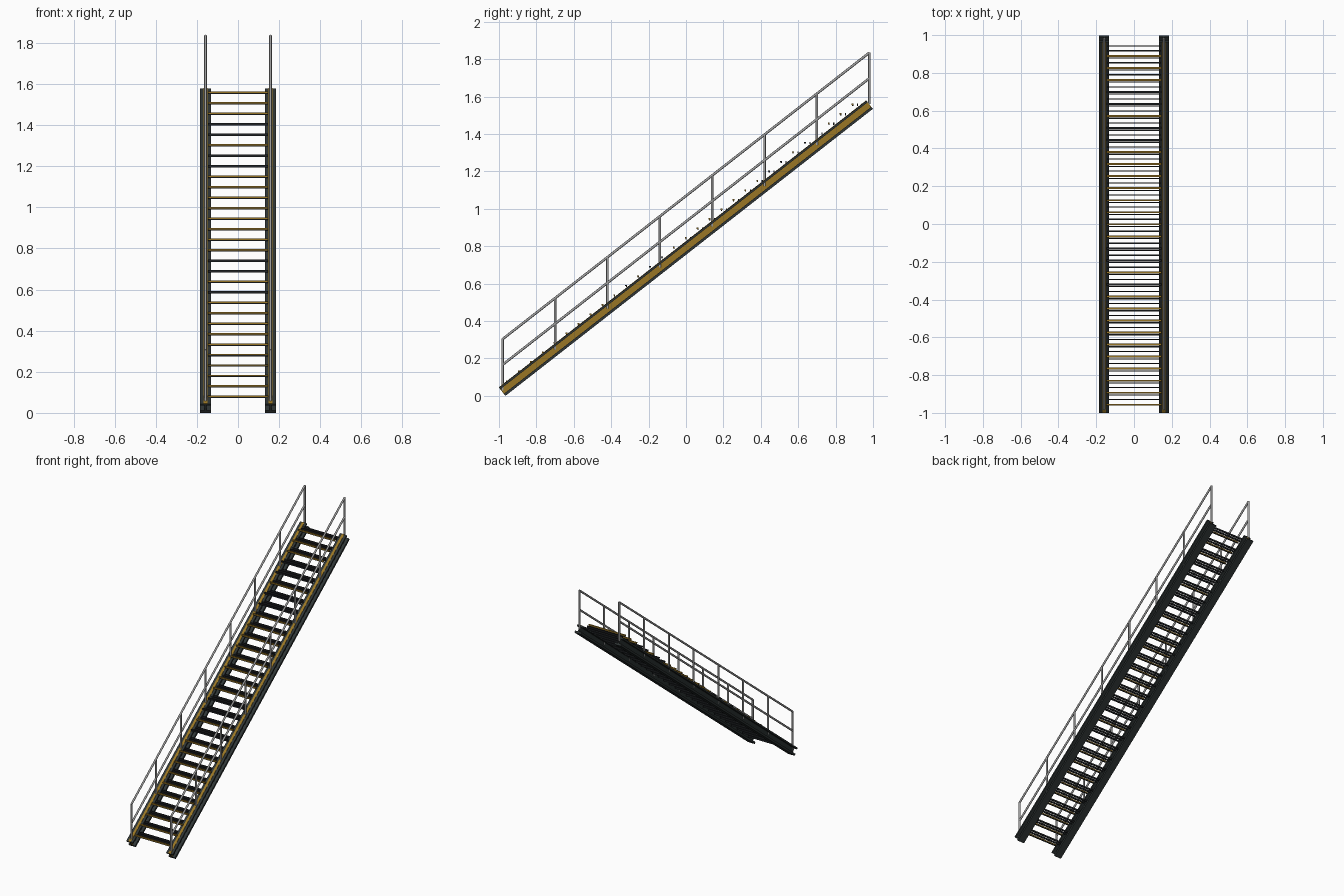
import bpy, bmesh, math
from mathutils import Vector, Matrix

if "Cube" in bpy.data.objects:
    bpy.data.objects.remove(bpy.data.objects["Cube"])

ANGLE = math.atan(0.781)
UP = Vector((0, -math.sin(ANGLE), math.cos(ANGLE)))     # normal of the slope
RUN = Vector((0, math.cos(ANGLE), math.sin(ANGLE)))     # direction up the slope
LENGTH, DEPTH, SIDE = 2.493, 0.056, 0.158
START = Vector((0, -1 + DEPTH * math.sin(ANGLE), 0))    # lowest point of the beams


def material(name, rgb):
    m = bpy.data.materials.new(name)
    m.diffuse_color = (*rgb, 1)
    m.use_nodes = True
    m.node_tree.nodes["Principled BSDF"].inputs["Base Color"].default_value = m.diffuse_color
    return m


DARK = material("dark steel", (0.028, 0.036, 0.036))
GOLD = material("ochre paint", (0.32, 0.18, 0.018))
GREY = material("grey tube", (0.36, 0.36, 0.36))
BLACK = material("black grating", (0.014, 0.016, 0.018))


def finish(name, bm, mats):
    me = bpy.data.meshes.new(name)
    bm.to_mesh(me)
    bm.free()
    for m in mats:
        me.materials.append(m)
    ob = bpy.data.objects.new(name, me)
    bpy.context.collection.objects.link(ob)
    return ob


def add_box(bm, centre, size, mat=0):
    m = Matrix.Translation(centre) @ Matrix.Diagonal((*size, 1))
    verts = bmesh.ops.create_cube(bm, size=1, matrix=m)["verts"]
    for f in {f for v in verts for f in v.link_faces}:
        f.material_index = mat


def add_tube(bm, a, b, radius):
    d = b - a
    m = Matrix.Translation((a + b) / 2) @ d.to_track_quat("Z", "Y").to_matrix().to_4x4()
    bmesh.ops.create_cone(bm, cap_ends=True, segments=8, radius1=radius,
                          radius2=radius, depth=d.length, matrix=m)


def add_profile(bm, x, section):
    """Sweep a cross-section up the slope."""
    ring = [bm.verts.new(START + Vector((x + u, 0, 0)) + UP * v) for u, v in section]
    face = bm.faces.new(ring)
    ext = bmesh.ops.extrude_face_region(bm, geom=[face])["geom"]
    bmesh.ops.translate(bm, vec=RUN * LENGTH, verts=[g for g in ext if isinstance(g, bmesh.types.BMVert)])
    bmesh.ops.recalc_face_normals(bm, faces=bm.faces)


# Sloping I-beam stringers: dark flanges, web painted on one face
SECTION = [(-.026, 0), (.026, 0), (.026, .014), (.004, .014), (.004, .045), (.026, .045),
           (.026, .056), (-.026, .056), (-.026, .045), (-.004, .045), (-.004, .014), (-.026, .014)]
STRIP = [(-.009, .0555), (.009, .0555), (.009, .058), (-.009, .058)]
for side, x in (("left", -SIDE), ("right", SIDE)):
    bm = bmesh.new()
    add_profile(bm, x, SECTION)
    for f in bm.faces:
        if f.normal.x > 0.9 and f.calc_center_median().x < x + 0.01:
            f.material_index = 1
    finish(side + "_stringer", bm, [DARK, GOLD])
    # painted strip along the top flange
    bm = bmesh.new()
    add_profile(bm, x, STRIP)
    finish(side + "_painted_strip", bm, [GOLD])

# Open treads: a painted nosing over a dark lip, with slats behind
DARK_ROWS = {10, 12, 13, 22, 23, 25, 26}
bm = bmesh.new()
for k in range(30):
    y, z = -0.957 + 0.0637 * k, 0.08 + 0.051 * k
    add_box(bm, (0, y, z), (0.29, 0.010, 0.007), 0 if k in DARK_ROWS else 1)
    add_box(bm, (0, y + 0.001, z - 0.006), (0.29, 0.006, 0.005), 0)
    for dy in (0.027, 0.052):
        add_box(bm, (0, y + dy, z - 0.0025), (0.28, 0.006, 0.012), 0)
finish("treads", bm, [BLACK, GOLD])

# Handrails: eight posts, a top rail and a middle rail on each side
for name, x in (("left_handrail", -SIDE), ("right_handrail", SIDE)):
    bm = bmesh.new()

    def point(y, base):
        return Vector((x, y, base + 0.781 * (y + 0.98)))

    for base in (0.304, 0.167):
        add_tube(bm, point(-0.98, base), point(0.98, base), 0.0068)
    for k in range(8):
        y = -0.98 + 0.28 * k
        add_tube(bm, point(y, 0.03), point(y, 0.306), 0.0068)
    ob = finish(name, bm, [GREY])
    bpy.context.view_layer.objects.active = ob
    ob.select_set(True)
    bpy.ops.object.shade_smooth_by_angle(angle=math.radians(50))
    ob.select_set(False)
